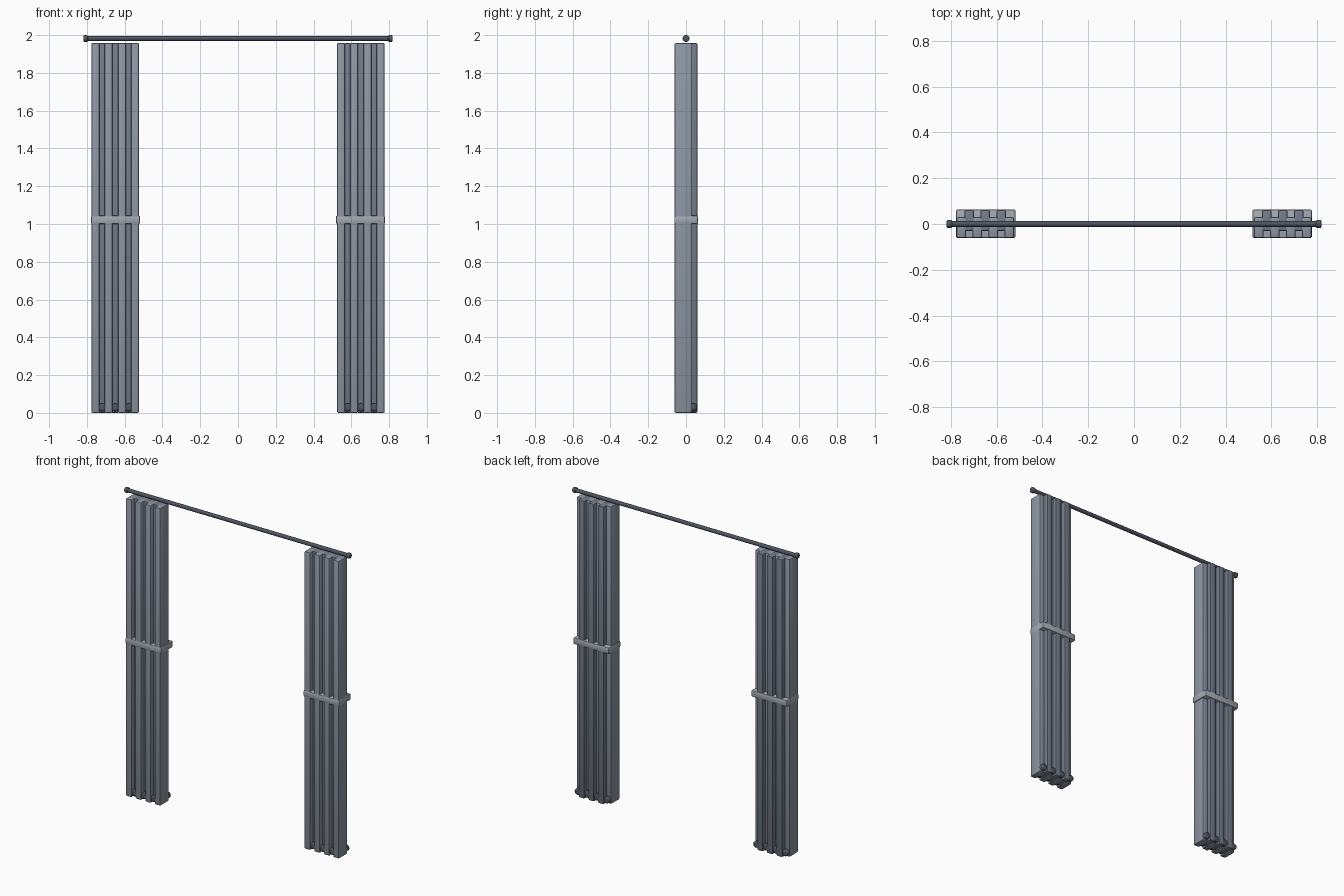
import bpy, bmesh, math
from mathutils import Matrix

if "Cube" in bpy.data.objects:
    bpy.data.objects.remove(bpy.data.objects["Cube"])


def material(name, rgb):
    m = bpy.data.materials.new(name)
    m.diffuse_color = (*rgb, 1)
    m.use_nodes = True
    m.node_tree.nodes["Principled BSDF"].inputs["Base Color"].default_value = m.diffuse_color
    return m


FRONT = material("light_fabric", (0.27, 0.31, 0.37))
BACK = material("dark_fabric", (0.17, 0.20, 0.25))
BAND = material("band_fabric", (0.37, 0.40, 0.45))
METAL = material("dark_metal", (0.08, 0.09, 0.12))


def finish(name, bm, mat, bevel, segs, min_angle=40):
    # round the sharp edges, then shade
    bm.normal_update()
    edges = [e for e in bm.edges if e.calc_face_angle(0) > math.radians(min_angle)]
    if bevel:
        bmesh.ops.bevel(bm, geom=edges, offset=bevel, segments=segs,
                        profile=0.5, affect='EDGES')
    me = bpy.data.meshes.new(name)
    bm.to_mesh(me)
    bm.free()
    me.materials.append(mat)
    ob = bpy.data.objects.new(name, me)
    bpy.context.collection.objects.link(ob)
    bpy.ops.object.select_all(action='DESELECT')
    ob.select_set(True)
    bpy.context.view_layer.objects.active = ob
    bpy.ops.object.shade_smooth_by_angle(angle=math.radians(35))
    return ob


def box(name, center, size, mat, bevel):
    bm = bmesh.new()
    bmesh.ops.create_cube(bm, size=1, matrix=Matrix.Translation(center) @ Matrix.Diagonal((*size, 1)))
    return finish(name, bm, mat, bevel, 2)


def cylinder(name, center, radius, length, axis, mat, bevel=0, sides=20):
    turn = Matrix.Rotation(math.pi / 2, 4, 'Y' if axis == 'X' else 'X')
    bm = bmesh.new()
    bmesh.ops.create_cone(bm, cap_ends=True, segments=sides, radius1=radius, radius2=radius,
                          depth=length, matrix=Matrix.Translation(center) @ turn)
    return finish(name, bm, mat, bevel, 3)


# curtain rod with rounded end caps
cylinder("rod", (0, 0, 1.982), 0.0125, 1.61, 'X', METAL)

for side, s in (("left", -1), ("right", 1)):
    cylinder(f"{side}_rod_end", (s * 0.807, 0, 1.982), 0.018, 0.024, 'X', METAL, 0.006)

    # seven pleats, alternately forward and back, each with a hem weight
    for i in range(7):
        x = s * (0.755 - 0.035 * i)
        forward = i % 2 == 0
        y = -0.015 if forward else 0.015
        box(f"{side}_pleat_{i + 1}", (x, y, 0.979), (0.042, 0.09, 1.958),
            FRONT if forward else BACK, 0.007)
        cylinder(f"{side}_hem_weight_{i + 1}", (x, 0, 0.029), 0.021, 0.11, 'Y', METAL, 0.008)

    # tie band wrapped round the gathered pleats
    box(f"{side}_tie_band", (s * 0.648, 0.001, 1.022), (0.26, 0.126, 0.044), BAND, 0.008)
